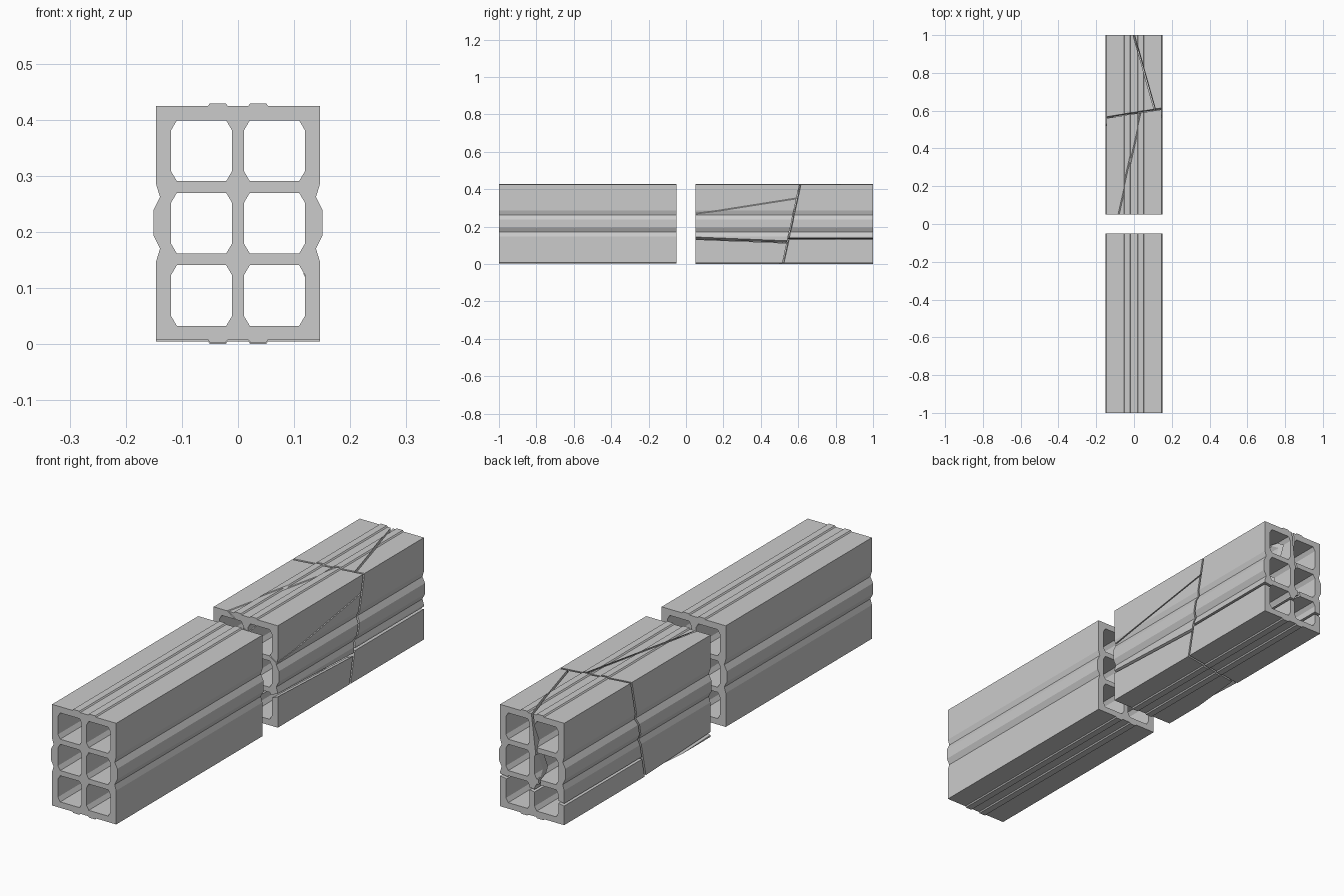
import bpy, bmesh
from mathutils import Vector, geometry

if "Cube" in bpy.data.objects:
    bpy.data.objects.remove(bpy.data.objects["Cube"])

MID_Z = 0.216

# Quarter of the outer cross-section (x, height above mid), top centre to side bulge
QUARTER = [(0.018, 0.208), (0.022, 0.213), (0.050, 0.213), (0.054, 0.208),
           (0.146, 0.208), (0.146, 0.069), (0.139, 0.046), (0.151, 0.022)]


def outline():
    right = QUARTER + [(x, -z) for x, z in reversed(QUARTER)]
    left = [(-x, z) for x, z in reversed(right)]
    return [(x, z + MID_Z) for x, z in right + left]


def cell(cx, cz, hx=0.054, hz=0.054, ax=0.010, az=0.017):
    # rectangular hole with clipped corners
    q = [(hx - ax, hz), (hx, hz - az)]
    pts = q + [(x, -z) for x, z in reversed(q)]
    pts += [(-x, z) for x, z in reversed(pts)]
    return [(cx + x, cz + z) for x, z in pts]


def fill(bm, edges):
    bmesh.ops.triangle_fill(bm, use_beauty=True, use_dissolve=False, edges=edges)


def block(y0, y1):
    # hollow beam: outline plus six cells, swept along y
    bm = bmesh.new()
    loops = [outline()] + [cell(s * 0.065, z) for s in (-1, 1)
                           for z in (0.0865, 0.2155, 0.3445)]
    ends = {y0: [], y1: []}
    for loop in loops:
        rings = [[bm.verts.new((x, y, z)) for x, z in loop] for y in (y0, y1)]
        n = len(loop)
        for i in range(n):
            j = (i + 1) % n
            bm.faces.new((rings[0][i], rings[0][j], rings[1][j], rings[1][i]))
        for y, ring in zip((y0, y1), rings):
            ends[y] += [bm.edges.get((ring[i], ring[(i + 1) % n])) for i in range(n)]
    for edges in ends.values():
        fill(bm, edges)
    return bm


def cut(bm, plane, side, gap):
    # keep one side of a crack plane, set back by half the gap, and cap it
    point = Vector(plane[0])
    normal = geometry.normal([Vector(p) for p in plane]) * side
    res = bmesh.ops.bisect_plane(
        bm, geom=bm.verts[:] + bm.edges[:] + bm.faces[:], dist=1e-6,
        plane_co=point + normal * gap / 2, plane_no=normal, clear_inner=True)
    edges = [e for e in res["geom_cut"] if isinstance(e, bmesh.types.BMEdge)]
    if edges:
        fill(bm, edges)


def make(name, bm, shift=(0, 0, 0)):
    bmesh.ops.remove_doubles(bm, verts=bm.verts[:], dist=1e-6)
    bmesh.ops.recalc_face_normals(bm, faces=bm.faces[:])
    bmesh.ops.translate(bm, verts=bm.verts[:], vec=shift)
    me = bpy.data.meshes.new(name)
    bm.to_mesh(me)
    bm.free()
    bpy.context.collection.objects.link(bpy.data.objects.new(name, me))


# Intact block
make("intact_block", block(-1.0, -0.05))

# Crack planes of the broken block; side +1 is back / up / right
BACK = [(-0.147, 0.565, 0.43), (0.147, 0.54, 0.1), (0.147, 0.612, 0.43)]
FRONT_LOW = [(-0.147, 0.05, 0.02), (0.147, 0.05, 0.14), (0.147, 0.54, 0.12)]
FRONT_TOP = [(-0.09, 0.05, 0.43), (0.147, 0.05, 0.265), (0.03, 0.58, 0.43)]
REAR_LOW = [(-0.147, 1.0, 0.09), (0.147, 0.55, 0.137), (0.147, 1.0, 0.137)]
REAR_TOP = [(0.0, 1.0, 0.43), (-0.04, 1.0, 0.10), (0.11, 0.61, 0.43)]


def side_of(plane, p):
    n = geometry.normal([Vector(q) for q in plane])
    return 1 if n.dot(Vector(p) - Vector(plane[0])) > 0 else -1


# Each chunk: cracks bounding it with a far point on the side that is kept
F, B = (0, -9, 0), (0, 9, 0)
U, D = (0, 0.5, 9), (0, 0.5, -9)
L, R = (-9, 0.8, 0.2), (9, 0.8, 0.2)
CHUNKS = {
    "front_bottom_chunk": ([(BACK, F, .008), (FRONT_LOW, D, .009)], -0.003),
    "front_middle_chunk": ([(BACK, F, .008), (FRONT_LOW, U, .009), (FRONT_TOP, D, .004)], 0),
    "front_top_chunk": ([(BACK, F, .008), (FRONT_TOP, U, .004)], 0),
    "rear_bottom_chunk": ([(BACK, B, .008), (REAR_LOW, D, .007)], -0.003),
    "rear_left_chunk": ([(BACK, B, .008), (REAR_LOW, U, .007), (REAR_TOP, L, .008)], 0),
    "rear_right_chunk": ([(BACK, B, .008), (REAR_LOW, U, .007), (REAR_TOP, R, .008)], 0),
}
for name, (cuts, dz) in CHUNKS.items():
    bm = block(0.05, 1.0)
    for plane, keep, gap in cuts:
        cut(bm, plane, side_of(plane, keep), gap)
    make(name, bm, (0, 0, dz))
